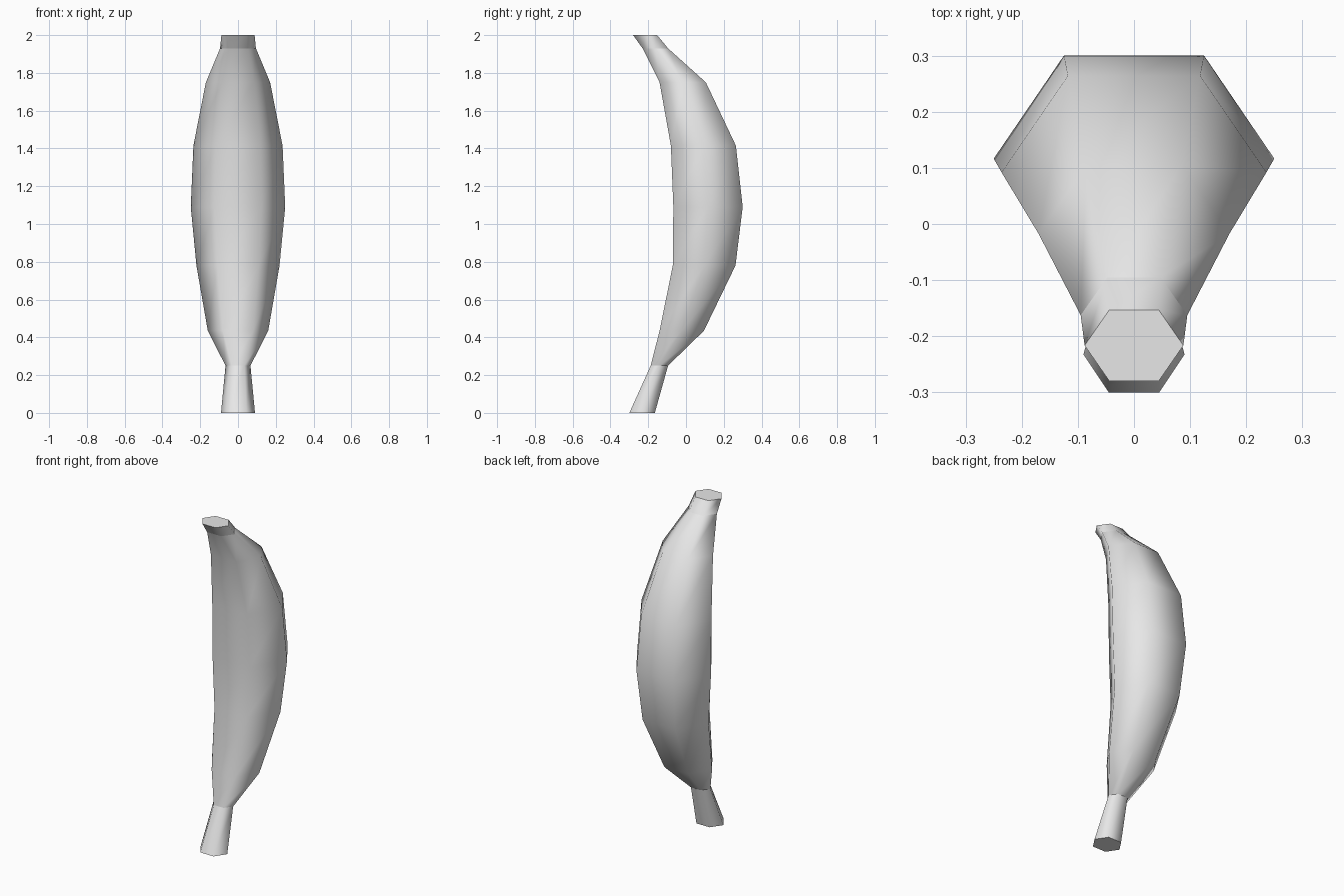
import bpy
import bmesh

if "Cube" in bpy.data.objects:
    bpy.data.objects.remove(bpy.data.objects["Cube"])

# One flat grey for the whole fruit
grey = bpy.data.materials.new("plain grey")
grey.diffuse_color = (0.8, 0.8, 0.8, 1)
grey.use_nodes = True
grey.node_tree.nodes["Principled BSDF"].inputs["Base Color"].default_value = grey.diffuse_color

# Hexagonal sections: (height, inner y, outer y, half width)
sections = [
    (0.00, -0.300, -0.165, 0.090),
    (0.25, -0.187, -0.095, 0.066),
    (0.435, -0.140, 0.095, 0.160),
    (0.78, -0.070, 0.262, 0.220),
    (1.09, -0.067, 0.300, 0.250),
    (1.415, -0.080, 0.264, 0.236),
    (1.75, -0.140, 0.105, 0.170),
    (1.93, -0.230, -0.095, 0.095),
    (2.00, -0.280, -0.153, 0.088),
]


def hexagon(bm, z, inner, outer, w):
    mid = (inner + outer) / 2
    pts = [(w, mid), (w / 2, outer), (-w / 2, outer),
           (-w, mid), (-w / 2, inner), (w / 2, inner)]
    return [bm.verts.new((x, y, z)) for x, y in pts]


def loft(name, rows, cap_bottom=False, cap_top=False):
    """Skin a run of hexagons with smooth sides and flat end caps."""
    bm = bmesh.new()
    rings = [hexagon(bm, *row) for row in rows]
    for a, b in zip(rings, rings[1:]):
        for i in range(6):
            j = (i + 1) % 6
            bm.faces.new((a[i], a[j], b[j], b[i])).smooth = True
    if cap_bottom:
        bm.faces.new(rings[0][::-1])
    if cap_top:
        bm.faces.new(rings[-1])
    mesh = bpy.data.meshes.new(name)
    bm.to_mesh(mesh)
    bm.free()
    mesh.materials.append(grey)
    obj = bpy.data.objects.new(name, mesh)
    bpy.context.collection.objects.link(obj)
    return obj


# Separate parts keep a crisp shading break at the stem and tip seams
loft("stem", sections[:2], cap_bottom=True)
loft("curved_body", sections[1:8])
loft("tip", sections[7:], cap_top=True)
